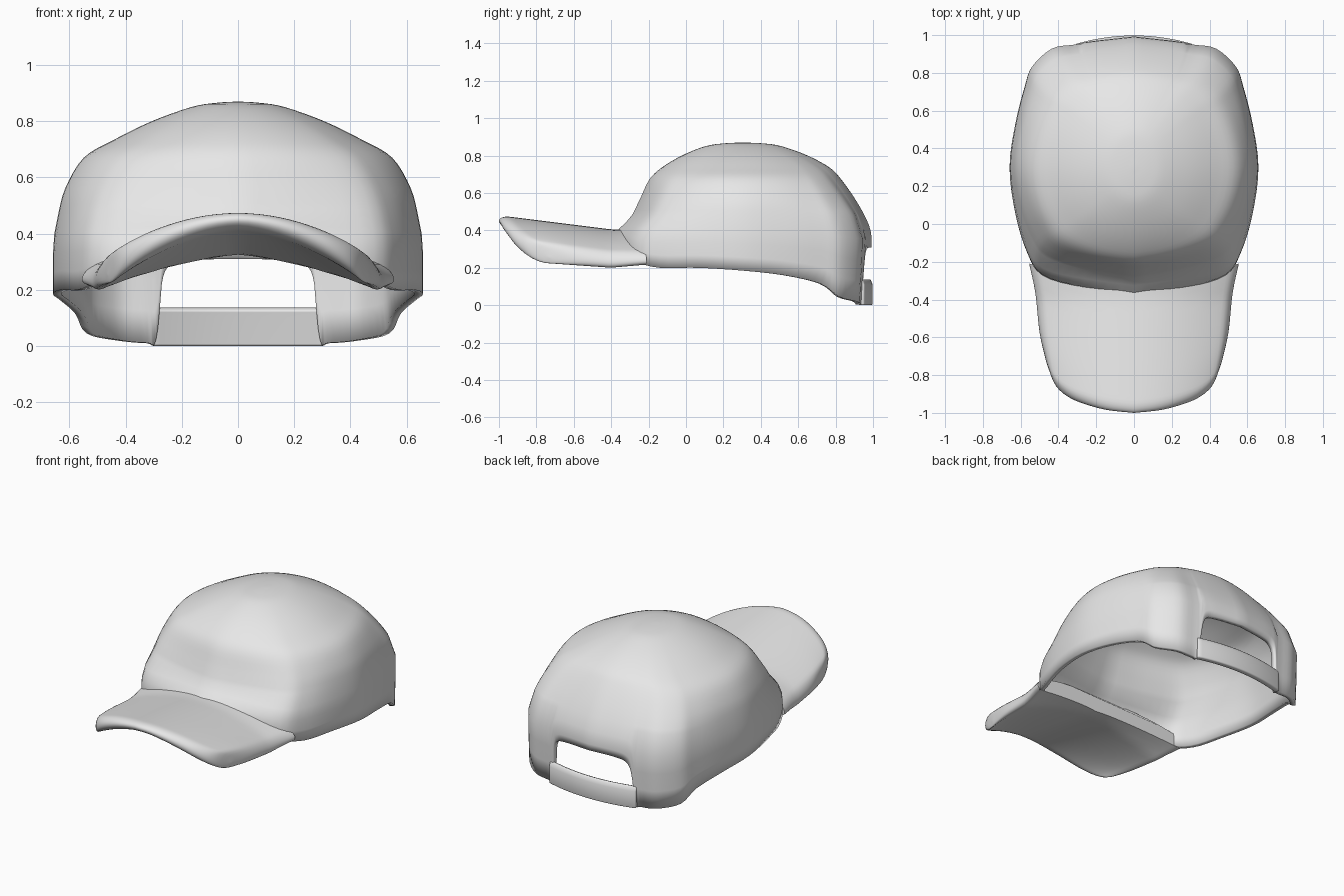
import bpy
import bmesh
from math import pi, sin, sqrt
from mathutils import Vector

if "Cube" in bpy.data.objects:
    bpy.data.objects.remove(bpy.data.objects["Cube"])

fabric = bpy.data.materials.new("light_grey_fabric")
fabric.use_nodes = True
GREY = (0.8, 0.8, 0.8, 1)
fabric.diffuse_color = GREY
fabric.node_tree.nodes["Principled BSDF"].inputs["Base Color"].default_value = GREY


def spline(points, steps):
    """Catmull-Rom samples through the control points."""
    pts = [Vector(p) for p in points]
    pts = [2 * pts[0] - pts[1]] + pts + [2 * pts[-1] - pts[-2]]
    out = []
    for a, b, c, d in zip(pts, pts[1:], pts[2:], pts[3:]):
        for i in range(steps):
            t = i / steps
            out.append(0.5 * (2 * b + (c - a) * t + (2 * a - 5 * b + 4 * c - d) * t**2
                              + (3 * b - a - 3 * c + d) * t**3))
    return out + [pts[-2]]


def lookup(table, key):
    """Linear interpolation in rows sorted by their first entry."""
    if key <= table[0][0]:
        return table[0]
    for a, b in zip(table, table[1:]):
        if key <= b[0]:
            return a.lerp(b, (key - a[0]) / max(b[0] - a[0], 1e-6))
    return table[-1]


def loft(name, rows, closed=True, apex=None, cap=False, smooth=pi):
    """Skin a list of point rows, optionally closing the ends."""
    bm = bmesh.new()
    grid = [[bm.verts.new(p) for p in row] for row in rows]
    n = len(grid[0])
    for low, high in zip(grid, grid[1:]):
        for i in range(n if closed else n - 1):
            j = (i + 1) % n
            bm.faces.new((low[i], low[j], high[j], high[i]))
    if apex:
        top = bm.verts.new(apex)
        for i, v in enumerate(grid[-1]):
            bm.faces.new((v, grid[-1][(i + 1) % n], top))
    if cap:
        bm.faces.new(grid[0])
        bmesh.ops.remove_doubles(bm, verts=bm.verts, dist=1e-5)
        bmesh.ops.recalc_face_normals(bm, faces=bm.faces)
    mesh = bpy.data.meshes.new(name)
    bm.to_mesh(mesh)
    bm.free()
    mesh.materials.append(fabric)
    obj = bpy.data.objects.new(name, mesh)
    bpy.context.collection.objects.link(obj)
    bpy.ops.object.select_all(action="DESELECT")
    obj.select_set(True)
    bpy.context.view_layer.objects.active = obj
    bpy.ops.object.shade_smooth_by_angle(angle=smooth)
    return obj


def thicken(obj, thickness):
    solid = obj.modifiers.new("thickness", "SOLIDIFY")
    solid.thickness = thickness
    solid.offset = -1


# Crown: footprint (x, y, rim height) from front centre round to back centre
HALF_W, MID_Y, HALF_L, TOP = 0.665, 0.3, 0.7, 0.87
footprint = spline([
    (0, -0.4, 0.34), (0.27, -0.345, 0.3), (0.49, -0.27, 0.235), (0.575, -0.14, 0.2),
    (0.635, 0.06, 0.2), (0.665, 0.3, 0.185), (0.635, 0.53, 0.16), (0.585, 0.73, 0.115),
    (0.545, 0.84, 0.045), (0.44, 0.935, 0.02), (0.33, 0.955, 0.01), (0.3, 0.96, 0.02),
    (0.28, 0.965, 0.22), (0.25, 0.97, 0.285), (0.18, 0.98, 0.305), (0, 1.0, 0.31)], 4)
loop = footprint + [Vector((-p.x, p.y, p.z)) for p in footprint[-2:0:-1]]

# Silhouette rows: height, then front, side and back extents as fractions
profile = spline([
    (0, 1, 0.99, 0.965), (0.33, 1, 0.99, 0.99), (0.41, 0.94, 0.98, 0.975),
    (0.46, 0.86, 0.965, 0.95), (0.56, 0.785, 0.925, 0.87), (0.67, 0.71, 0.825, 0.76),
    (0.735, 0.615, 0.66, 0.67), (0.8, 0.46, 0.46, 0.5), (0.85, 0.28, 0.25, 0.3),
    (0.865, 0.14, 0.12, 0.16), (TOP, 0, 0, 0)], 4)


def crown_point(p, z):
    _, front, side, back = lookup(profile, z)
    n = Vector((p.x / HALF_W, (p.y - MID_Y) / HALF_L))
    roundness = max(0, min(1, (z - 0.45) / (TOP - 0.45)))
    n = n.lerp(n.normalized(), roundness)
    return (n.x * side * HALF_W, MID_Y + n.y * HALF_L * (front if n.y < 0 else back), z)


SPLIT = 0.47
rows = [[crown_point(p, p.z + (SPLIT - p.z) * k / 4) for p in loop] for k in range(4)]
rows += [[crown_point(p, r[0]) for p in loop] for r in profile if SPLIT <= r[0] < TOP - 1e-4]
thicken(loft("crown", rows, apex=(0, MID_Y, TOP)), 0.03)

# Brim: padded arched sheet with rounded edges, rising towards the front
front_edge = spline([(0, -1.0), (0.3, -0.985), (0.55, -0.955), (0.75, -0.915),
                     (0.9, -0.85), (1, -0.73)], 4)
side_edge = spline([(0, 0.555), (0.3, 0.522), (0.7, 0.5), (1, 0.465)], 4)


def edge_round(t):
    """Quarter-circle falloff over the last stretch before the edge."""
    k = max(0, (t - 0.91) / 0.09)
    return sqrt(max(0, 1 - k * k))


def brim_points(u, v):
    """Upper and lower surface points at one place on the brim."""
    a = abs(u)
    x = u * lookup(side_edge, v)[1]
    seam = -0.35 + 0.14 * a
    y = seam + (lookup(front_edge, a)[1] - seam) * v
    rise = max(0, -0.4 - y) / 0.6
    upper = 0.405 + 0.075 * rise - 0.125 * (a * 1.04) ** 2
    lower = 0.325 + 0.095 * rise - (0.12 + 0.06 * v) * a ** (1.3 + 0.4 * v)
    middle = (upper + lower) / 2
    half = (upper - lower) / 2 * edge_round(a) * edge_round(v)
    return (x, y, middle + half), (x, y, middle - half)


brim_rows = []
for k in range(25):
    v = sin(pi / 2 * k / 24)
    pairs = [brim_points(sin(pi / 2 * i / 20), v) for i in range(-20, 21)]
    brim_rows.append([p[0] for p in pairs] + [p[1] for p in pairs[-2:0:-1]])
loft("brim", brim_rows, cap=True, smooth=0.9)

# Adjusting strap across the rear opening
strap_rows = []
for z, lean in ((0.0, 0.0), (0.11, 0.0), (0.14, -0.012)):
    strap_rows.append([(0.31 * i / 12, 0.998 - 0.045 * (i / 12) ** 2 + lean, z)
                       for i in range(12, -13, -1)])
strap = loft("rear_strap", strap_rows, closed=False, smooth=0.9)
thicken(strap, 0.035)
soft = strap.modifiers.new("soft_edges", "BEVEL")
soft.width = 0.008
soft.segments = 2
